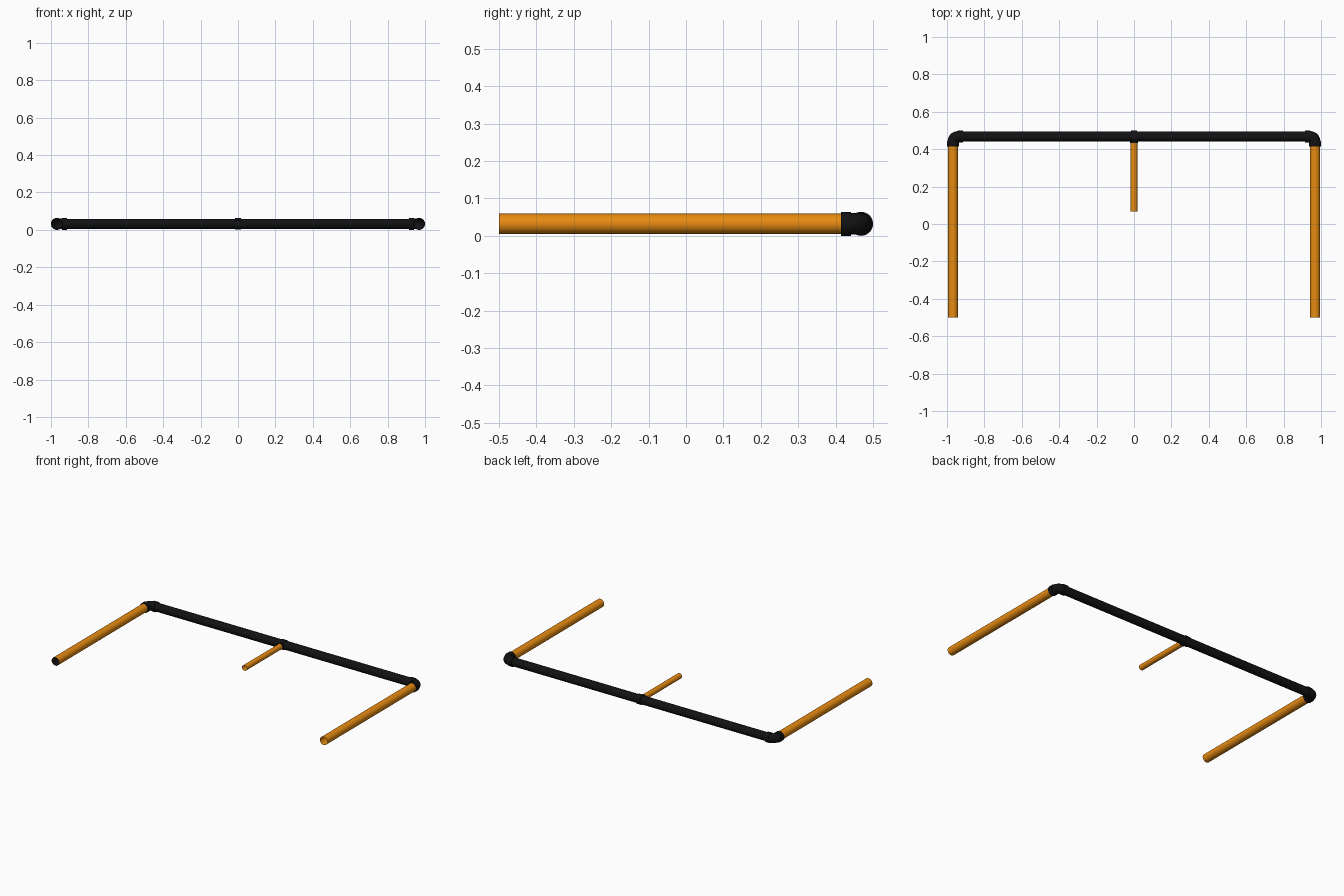
import bpy, math
from mathutils import Vector

if "Cube" in bpy.data.objects:
    bpy.data.objects.remove(bpy.data.objects["Cube"])

Z = 0.032              # centre height of every pipe
CX, CY = 0.968, 0.468  # corner position of the pipe centrelines
R = 0.027              # pipe radius
UP = Vector((0, 0, 1))


def material(name, colour):
    m = bpy.data.materials.new(name)
    m.diffuse_color = (*colour, 1)
    m.use_nodes = True
    m.node_tree.nodes["Principled BSDF"].inputs["Base Color"].default_value = m.diffuse_color
    return m


orange = material("orange_pipe", (0.80, 0.26, 0.006))
black = material("black_plastic", (0.006, 0.006, 0.007))


def sweep(name, stations, mat, sides=32):
    """Open tube through (x, y, direction angle, radius) stations lying flat at height Z."""
    verts, faces = [], []
    for x, y, ang, r in stations:
        side = Vector((-math.sin(ang), math.cos(ang), 0))
        for i in range(sides):
            t = 2 * math.pi * i / sides
            verts.append(Vector((x, y, Z)) + side * r * math.cos(t) + UP * r * math.sin(t))
    for k in range(len(stations) - 1):
        for i in range(sides):
            j = (i + 1) % sides
            a, b = k * sides, (k + 1) * sides
            faces.append((a + i, a + j, b + j, b + i))
    mesh = bpy.data.meshes.new(name)
    mesh.from_pydata(verts, [], faces)
    # normals outward
    mesh.flip_normals()
    mesh.materials.append(mat)
    ob = bpy.data.objects.new(name, mesh)
    bpy.context.collection.objects.link(ob)
    bpy.ops.object.select_all(action='DESELECT')
    ob.select_set(True)
    bpy.context.view_layer.objects.active = ob
    bpy.ops.object.shade_smooth_by_angle(angle=math.radians(35))
    return ob


def elbow(name, s):
    """Corner fitting: collar, tight bend, collar. s = +1 right, -1 left."""
    bend, collar, rc, rb = 0.027, 0.027, 0.032, 0.0285
    y0 = CY - bend - collar
    x0 = CX - bend - collar
    up, inward = math.pi / 2, (math.pi if s > 0 else 0)
    st = [(s * CX, y0, up, R), (s * CX, y0, up, rc),
          (s * CX, y0 + collar, up, rc), (s * CX, y0 + collar, up, rb)]
    n = 12
    for i in range(1, n):
        t = math.pi / 2 * i / n
        st.append((s * (CX - bend + bend * math.cos(t)), CY - bend + bend * math.sin(t),
                   up + s * t, rb))
    st += [(s * (x0 + collar), CY, inward, rb), (s * (x0 + collar), CY, inward, rc),
           (s * x0, CY, inward, rc), (s * x0, CY, inward, R)]
    return sweep(name, st, black)


def straight_y(name, x, y0, y1, r, mat):
    return sweep(name, [(x, y0, math.pi / 2, r), (x, y1, math.pi / 2, r)], mat)


# Side pipes and corner fittings
for label, s in (("left", -1), ("right", 1)):
    straight_y(label + "_side_pipe", s * CX, -0.5, 0.43, R, orange)
    elbow(label + "_elbow", s)

# Dark lining in the left pipe
straight_y("left_pipe_lining", -CX, -0.499, 0.42, R * 0.96, black)

# Long back pipe
sweep("back_pipe", [(-0.93, CY, 0, R), (0.93, CY, 0, R)], black)

# Centre tee: sleeve around the back pipe plus a short socket
sweep("tee_sleeve", [(-0.015, CY, 0, R), (-0.015, CY, 0, 0.031),
                     (0.015, CY, 0, 0.031), (0.015, CY, 0, R)], black)
u = math.pi / 2
sweep("tee_socket", [(0, 0.434, u, 0.0175), (0, 0.434, u, 0.0205), (0, CY, u, 0.0205)], black)

# Thin centre pipe
straight_y("centre_pipe", 0, 0.066, 0.45, 0.0178, orange)
